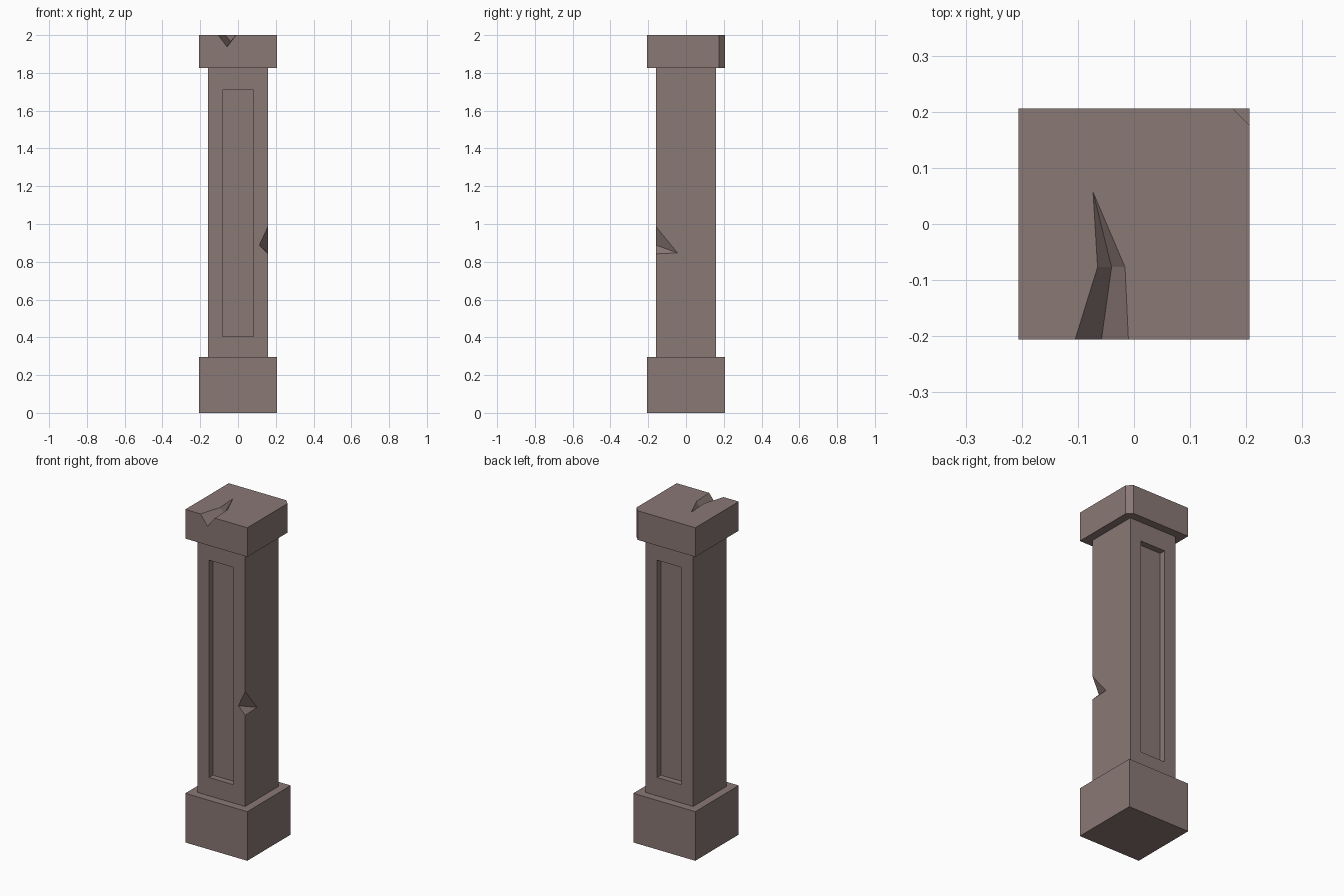
import bpy, bmesh
from mathutils import Vector

if "Cube" in bpy.data.objects:
    bpy.data.objects.remove(bpy.data.objects["Cube"])

H = 0.206      # half width of base and cap
S = 0.158      # half width of shaft
Z1, Z2, TOP = 0.295, 1.825, 2.0

stone = bpy.data.materials.new("brown_stone")
stone.diffuse_color = (0.254, 0.188, 0.178, 1)
stone.use_nodes = True
stone.node_tree.nodes["Principled BSDF"].inputs["Base Color"].default_value = stone.diffuse_color


def finish(name, bm):
    bmesh.ops.recalc_face_normals(bm, faces=bm.faces[:])
    me = bpy.data.meshes.new(name)
    bm.to_mesh(me)
    bm.free()
    me.materials.append(stone)
    ob = bpy.data.objects.new(name, me)
    bpy.context.collection.objects.link(ob)
    return ob


def box(name, lo, hi):
    bm = bmesh.new()
    bmesh.ops.create_cube(bm, size=1)
    for v in bm.verts:
        v.co = Vector([(a + b) / 2 + c * (b - a) for a, b, c in zip(lo, hi, v.co)])
    return finish(name, bm)


def cut(target, cutter):
    m = target.modifiers.new("cut", 'BOOLEAN')
    m.operation = 'DIFFERENCE'
    m.solver = 'EXACT'
    m.object = cutter
    bpy.context.view_layer.objects.active = target
    bpy.ops.object.modifier_apply(modifier=m.name)
    bpy.data.objects.remove(cutter)


# base block
box("base", (-H, -H, 0), (H, H, Z1))

# shaft with recessed panels on front and back
shaft = box("shaft", (-S, -S, Z1), (S, S, Z2))
D = 0.037
for s in (-1, 1):
    y = sorted((s * (S - D), s * (S + 0.1)))
    cut(shaft, box("panel_cutter", (-0.082, y[0], 0.405), (0.082, y[1], 1.71)))

# chip on the front right edge of the shaft
bm = bmesh.new()
for p in ((S, -S, 0.985), (0.113, -S, 0.888), (S, -0.045, 0.847), (S, -S, 0.842),
          (S + 0.01, -S - 0.01, 0.9)):
    bm.verts.new(p)
bmesh.ops.convex_hull(bm, input=bm.verts[:])
cut(shaft, finish("chip_cutter", bm))

# cap with one bevelled corner and a tapering crack in the top
bm = bmesh.new()
C = 0.03
V = lambda x, y, z=TOP: bm.verts.new((x, y, z))
outline = [(-H, -H), (H, -H), (H, H - C), (H - C, H), (-H, H)]
low = [V(x, y, Z2) for x, y in outline]
up = [V(x, y) for x, y in outline]
l0, m0, r0 = V(-0.105, -H), V(-0.058, -H, 1.938), V(-0.01, -H)
l1, m1, r1 = V(-0.065, -0.077), V(-0.04, -0.077, 1.968), V(-0.016, -0.077)
tip = V(-0.073, 0.057)
bm.faces.new(low[::-1])
bm.faces.new([up[0], l0, l1, tip, r1, r0] + up[1:])
bm.faces.new([low[0], low[1], up[1], r0, m0, l0, up[0]])
for i in range(1, 5):
    j = (i + 1) % 5
    bm.faces.new([low[i], low[j], up[j], up[i]])
for f in ([l0, m0, m1, l1], [m0, r0, r1, m1], [l1, m1, tip], [m1, r1, tip]):
    bm.faces.new(f)
finish("cap", bm)
